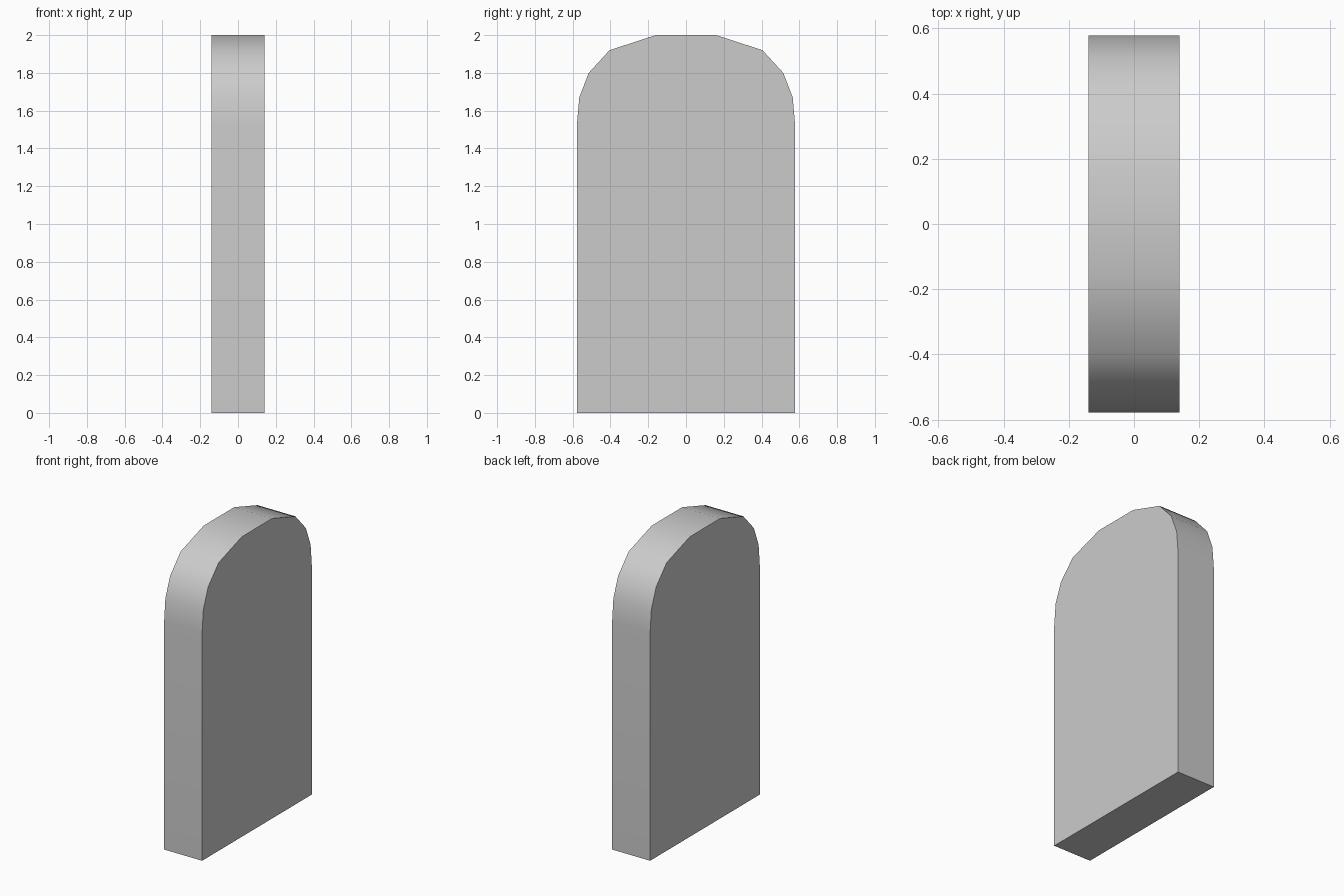
import bpy, bmesh, math

if "Cube" in bpy.data.objects:
    bpy.data.objects.remove(bpy.data.objects["Cube"])

HALF_THICKNESS = 0.14
# Half of the arched outline (y, z), from the base up to the flat crown
half = [(0.578, 0.0), (0.578, 1.52), (0.565, 1.67), (0.515, 1.80), (0.405, 1.92), (0.16, 2.0)]
outline = half + [(-y, z) for y, z in reversed(half)]

# Arched slab: outline face extruded through its thickness
bm = bmesh.new()
face = bm.faces.new([bm.verts.new((-HALF_THICKNESS, y, z)) for y, z in outline])
extruded = bmesh.ops.extrude_face_region(bm, geom=[face], use_keep_orig=True)
new_verts = [g for g in extruded["geom"] if isinstance(g, bmesh.types.BMVert)]
bmesh.ops.translate(bm, verts=new_verts, vec=(2 * HALF_THICKNESS, 0, 0))
bmesh.ops.recalc_face_normals(bm, faces=bm.faces)

mesh = bpy.data.meshes.new("arched_slab")
bm.to_mesh(mesh)
bm.free()
slab = bpy.data.objects.new("arched_slab", mesh)
bpy.context.collection.objects.link(slab)

# Smooth rim with crisp edges around the flat sides and base
bpy.context.view_layer.objects.active = slab
slab.select_set(True)
bpy.ops.object.shade_smooth_by_angle(angle=math.radians(40))
